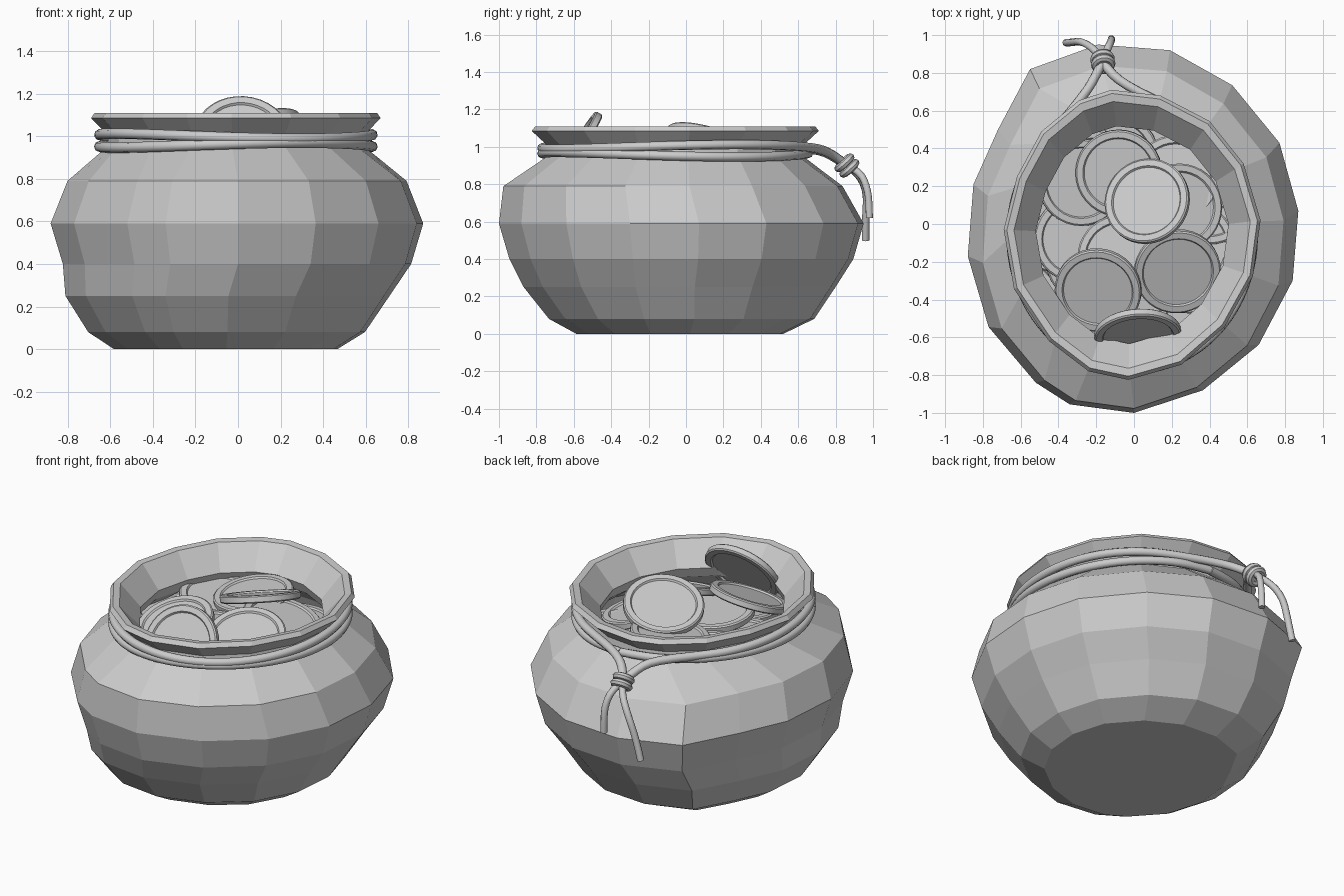
import bpy, bmesh, math, random
from mathutils import Vector, Matrix

if "Cube" in bpy.data.objects:
    bpy.data.objects.remove(bpy.data.objects["Cube"])

random.seed(4)


def link(name, bm, smooth=False):
    bmesh.ops.recalc_face_normals(bm, faces=bm.faces)
    me = bpy.data.meshes.new(name)
    bm.to_mesh(me)
    bm.free()
    ob = bpy.data.objects.new(name, me)
    bpy.context.collection.objects.link(ob)
    if smooth:
        select(ob)
        bpy.ops.object.shade_smooth_by_angle(angle=math.radians(35))
    return ob


def select(ob):
    bpy.ops.object.select_all(action='DESELECT')
    ob.select_set(True)
    bpy.context.view_layer.objects.active = ob


def skin(rings):
    """Bridge a stack of closed rings and cap both ends."""
    bm = bmesh.new()
    loops = [[bm.verts.new(p) for p in r] for r in rings]
    n = len(loops[0])
    for a, b in zip(loops, loops[1:]):
        for i in range(n):
            j = (i + 1) % n
            bm.faces.new((a[i], a[j], b[j], b[i]))
    bm.faces.new(loops[0])
    bm.faces.new(loops[-1])
    return bm


# Pot: uneven 16-sided belly and rim outlines, scaled ring by ring
BELLY = [(.87, .07), (.77, .43), (.52, .735), (.19, .92), (-.19, .95), (-.55, .82),
         (-.72, .5), (-.85, .21), (-.88, -.17), (-.77, -.545), (-.52, -.84),
         (-.34, -.955), (0, -1), (.365, -.88), (.66, -.64), (.84, -.3)]
RIM = [(.67, .02), (.58, .32), (.40, .545), (.14, .68), (-.12, .71), (-.29, .655),
       (-.49, .49), (-.62, .25), (-.69, -.03), (-.635, -.345), (-.45, -.62),
       (-.24, -.78), (-.03, -.825), (.25, -.745), (.48, -.545), (.63, -.275)]


def belly(z, sx, sy, cx=0, cy=0):
    return [(x * sx + cx, (y + .02) * sy - .02 + cy, z) for x, y in BELLY]


def rim(z, s):
    return [((x + .01) * s - .01, (y + .06) * s - .06, z) for x, y in RIM]


pot = skin([
    belly(0, .60, .567, -.055, -.01), belly(.08, .743, .727, -.05),
    belly(.25, .87, .855, -.045, -.01), belly(.40, .935, .943),
    belly(.59, 1, 1), belly(.79, .91, .93, 0, -.045),
    rim(.95, .89), rim(1.0, .88), rim(1.085, 1), rim(1.11, .975), rim(1.105, .92),
    rim(.97, .75), rim(.91, .78),
    belly(.76, .82, .82, 0, -.04), belly(.5, .88, .88), belly(.12, .65, .65, -.05),
])
link("pot", pot)


# Coins: disc with a raised border on both faces
def coin(name, pos, normal):
    prof = [(.183, -.012), (.190, -.022), (.222, -.022), (.230, -.015),
            (.230, .015), (.222, .022), (.190, .022), (.183, .012)]
    rings = [[(r * math.cos(t * math.tau / 36), r * math.sin(t * math.tau / 36), z)
              for t in range(36)] for r, z in prof]
    ob = link(name, skin(rings), True)
    q = Vector((0, 0, 1)).rotation_difference(Vector(normal).normalized())
    ob.matrix_world = Matrix.Translation(pos) @ q.to_matrix().to_4x4()


TOP_COINS = [
    ((.07, .12, 1.03), (-.26, .26, .93)),
    ((-.08, .27, .94), (-.1, -.1, 1)),
    ((-.28, .22, .90), (.1, -.05, 1)),
    ((.24, .09, .94), (.25, .05, 1)),
    ((.23, -.25, .96), (.12, -.35, 1)),
    ((-.19, -.35, .97), (-.12, -.36, 1)),
    ((-.07, -.18, .92), (0, .1, 1)),
    ((.02, -.585, .985), (.06, -.85, .53)),
    ((-.30, -.08, .86), (.05, 0, 1)),
    ((.22, .24, .88), (0, .1, 1)),
]
for i, (p, n) in enumerate(TOP_COINS):
    coin(f"coin_{i + 1}", p, n)

# Loose coins filling the pot below
for i in range(18):
    a, r = i * 2.4, .44 * math.sqrt((i % 9 + .5) / 9)
    coin(f"buried_coin_{i + 1}",
         (r * math.cos(a), r * math.sin(a) * 1.1 - .04, .72 + .05 * (i // 9) + .01 * (i % 9)),
         (random.uniform(-.1, .1), random.uniform(-.1, .1), 1))


# Cords: smooth tubes through a few points
def cord(name, pts, radius):
    cu = bpy.data.curves.new(name, 'CURVE')
    cu.dimensions = '3D'
    cu.bevel_depth = radius
    cu.bevel_resolution = 2
    cu.use_fill_caps = True
    cu.resolution_u = 3
    sp = cu.splines.new('NURBS')
    sp.points.add(len(pts) - 1)
    for p, co in zip(sp.points, pts):
        p.co = (*co, 1)
    sp.order_u = 3
    sp.use_endpoint_u = True
    ob = bpy.data.objects.new(name, cu)
    bpy.context.collection.objects.link(ob)
    select(ob)
    bpy.ops.object.convert(target='MESH')
    bpy.ops.object.shade_smooth_by_angle(angle=math.radians(50))


def around(deg, z, wave):
    a = math.radians(deg)
    return (-.01 + .645 * math.cos(a), -.06 + .715 * math.sin(a), z + wave * math.sin(2 * a + .6))


# Upper cord runs around the neck and out to the knot; lower cord is a closed wrap
KNOT = Vector((-.165, .86, .90))
upper = [around(d, 1.0, .012) for d in range(70, -231, -12)]
cord("upper_cord", [KNOT, (-.13, .80, .95), (-.02, .72, .99)] + upper
     + [(-.25, .70, .99), (-.20, .79, .95), KNOT], .025)
cord("lower_cord", [around(d, .958, -.012) for d in range(90, 451, 12)], .025)

# Knot: two wraps and a core, axis sloping down and out
axis = Vector((-.1, .65, -.72)).normalized()
turn = Vector((0, 0, 1)).rotation_difference(axis).to_matrix().to_4x4()
bm = bmesh.new()
rows = []
for k in (-.02, .02):
    for i in range(20):
        a = i * math.tau / 20
        rows.append([bm.verts.new(((.043 + .022 * math.cos(b)) * math.cos(a),
                                   (.043 + .022 * math.cos(b)) * math.sin(a),
                                   k + .022 * math.sin(b)))
                     for b in [j * math.tau / 8 for j in range(8)]])
for k in (0, 20):
    for i in range(20):
        r, s = rows[k + i], rows[k + (i + 1) % 20]
        for j in range(8):
            bm.faces.new((r[j], s[j], s[(j + 1) % 8], r[(j + 1) % 8]))
bmesh.ops.create_cone(bm, cap_ends=True, segments=16, radius1=.04, radius2=.04, depth=.06)
knot = link("knot", bm, True)
knot.matrix_world = Matrix.Translation(KNOT) @ turn

# Loose ends hanging from the knot
cord("long_tail", [KNOT, (-.20, .92, .86), (-.28, .97, .76), (-.33, .96, .62), (-.36, .96, .50)], .02)
cord("short_tail", [KNOT, (-.14, .93, .87), (-.12, .97, .78), (-.12, .98, .69), (-.12, .98, .62)], .02)
